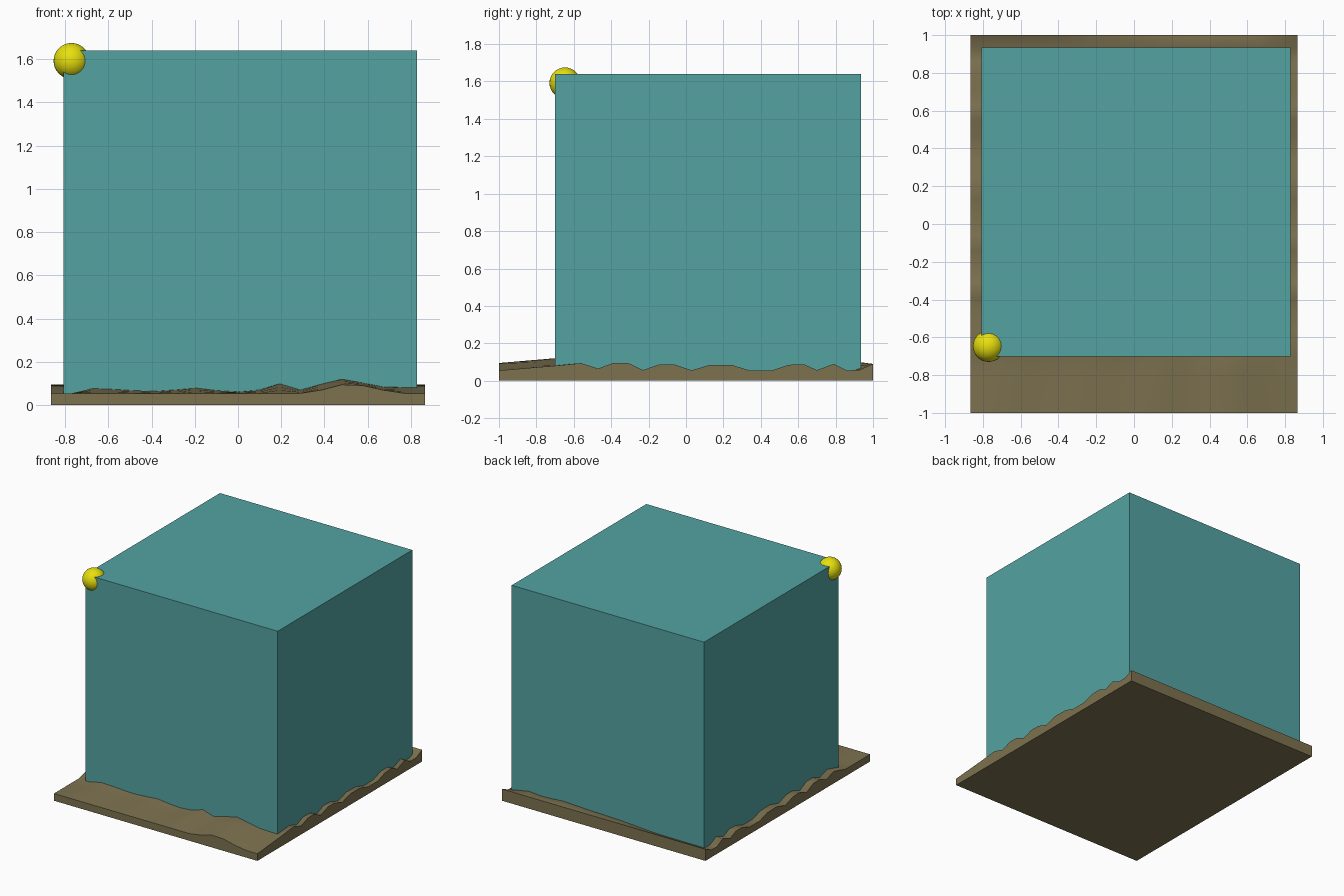
import bpy, bmesh
from math import radians

if "Cube" in bpy.data.objects:
    bpy.data.objects.remove(bpy.data.objects["Cube"])

W, L = 0.865, 1.0
NX = 18


def material(name, rgb):
    m = bpy.data.materials.new(name)
    m.diffuse_color = (*rgb, 1)
    m.use_nodes = True
    m.node_tree.nodes["Principled BSDF"].inputs["Base Color"].default_value = m.diffuse_color
    return m


def lerp_profile(pts, t):
    if t <= pts[0][0]:
        return pts[0][1]
    for (a, za), (b, zb) in zip(pts, pts[1:]):
        if t <= b:
            return za + (zb - za) * (t - a) / (b - a)
    return pts[-1][1]


# Height profiles along the visible rims of the uneven slab
front = [(-.87, .055), (.29, .055), (.385, .07), (.47, .095), (.57, .093),
         (.67, .07), (.76, .055), (.87, .055)]
box_front = [(-.87, .055), (-.76, .055), (-.67, .078), (-.5, .07), (-.43, .062),
             (-.3, .07), (-.16, .082), (-.07, .062), (.07, .062), (.19, .1),
             (.29, .07), (.47, .122), (.57, .105), (.65, .085), (.87, .08)]
box_back = [(-.87, .057), (-.4, .06), (-.1, .08), (.2, .09), (.4, .1),
            (.55, .085), (.7, .1), (.8, .07), (.87, .057)]
side = [(-.7, .083), (-.56, .095), (-.47, .065), (-.39, .095), (-.31, .095),
        (-.23, .057), (-.14, .088), (-.06, .086), (.03, .056), (.13, .085),
        (.25, .083), (.34, .055), (.46, .055), (.55, .085), (.63, .088),
        (.70, .057), (.79, .09), (.86, .055), (.93, .057)]


def height(x, y):
    if y < -.7:
        t = (y + L) / .3
        return lerp_profile(front, x) * (1 - t) + lerp_profile(box_front, x) * t
    if y > .9:
        t = (y - .93) / .07
        return lerp_profile(box_back, x) * (1 - t) + .09 * t
    # hand over from the front ridges to the side waves
    t = min((y + .7) / .15, 1)
    return lerp_profile(box_front, x) * (1 - t) + lerp_profile(side, y) * t


# Ground slab: uneven top grid, straight walls, flat underside
bm = bmesh.new()
xs = [-W + 2 * W * i / NX for i in range(NX + 1)]
ys = [-L, -.9, -.8] + [p[0] for p in side] + [L]
top = [[bm.verts.new((x, y, height(x, y))) for x in xs] for y in ys]
for a, b in zip(top, top[1:]):
    for i in range(NX):
        bm.faces.new((a[i], a[i + 1], b[i + 1], b[i]))
rim = (top[0][:-1] + [r[-1] for r in top[:-1]]
       + top[-1][:0:-1] + [r[0] for r in top[:0:-1]])
low = [bm.verts.new((v.co.x, v.co.y, 0)) for v in rim]
for k in range(len(rim)):
    n = (k + 1) % len(rim)
    bm.faces.new((low[k], low[n], rim[n], rim[k]))
bm.faces.new(low[::-1])
bmesh.ops.recalc_face_normals(bm, faces=bm.faces)
me = bpy.data.meshes.new("ground_slab")
bm.to_mesh(me)
bm.free()
ground = bpy.data.objects.new("ground_slab", me)
bpy.context.collection.objects.link(ground)
me.materials.append(material("earth", (.205, .168, .08)))
bpy.context.view_layer.objects.active = ground
ground.select_set(True)
bpy.ops.object.shade_smooth_by_angle(angle=radians(55))

# Large cube sunk into the ground
bpy.ops.mesh.primitive_cube_add(size=1.635, location=(.01, .117, 1.64 - 1.635 / 2))
cube = bpy.context.object
cube.name = "large_cube"
cube.data.materials.append(material("teal", (.087, .37, .365)))

# Small ball on the front left top corner
bpy.ops.mesh.primitive_uv_sphere_add(segments=32, ring_count=16, radius=.083,
                                     location=(-.77, -.647, 1.592))
ball = bpy.context.object
ball.name = "corner_ball"
ball.data.materials.append(material("yellow", (.8, .74, .004)))
bpy.ops.object.shade_smooth_by_angle(angle=radians(40))
